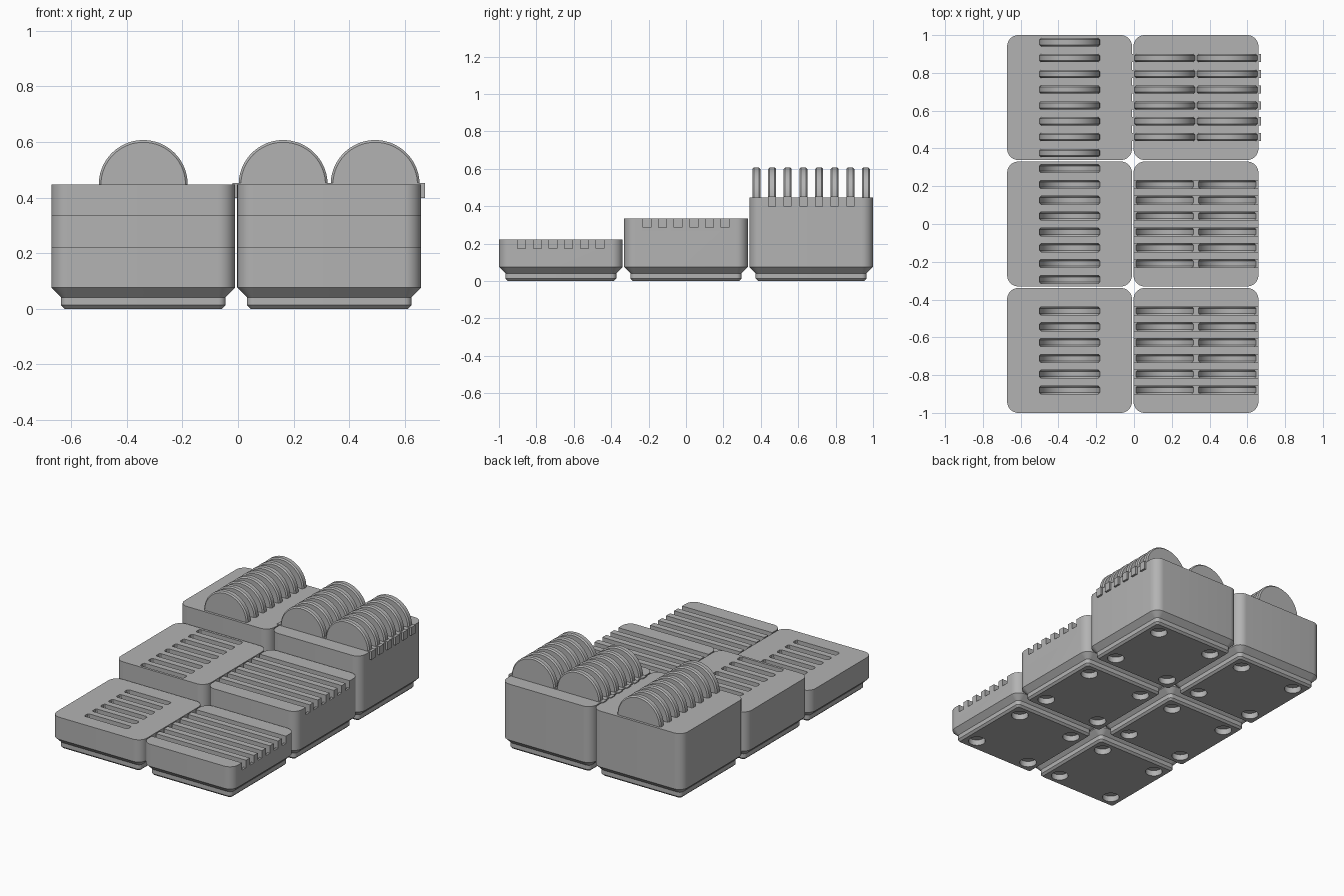
import bpy, bmesh
from math import sin, cos, pi

if "Cube" in bpy.data.objects:
    bpy.data.objects.remove(bpy.data.objects["Cube"])

grey = bpy.data.materials.new("plain_grey")
grey.use_nodes = True
grey.diffuse_color = (0.45, 0.45, 0.45, 1)
grey.node_tree.nodes["Principled BSDF"].inputs["Base Color"].default_value = (0.45, 0.45, 0.45, 1)

HALF = 0.3307          # half the width of a bin
PITCH = 0.6693         # spacing of the bins
COLUMNS = {"single": -0.341, "double": 0.328}
ROWS = [("low", -PITCH, 0.223), ("middle", 0.0, 0.335), ("tall", PITCH, 0.447)]
DISC_R, DISC_T, CHAMFER = 0.16, 0.043, 0.008
STEP = 0.0837          # spacing of discs and slots


def loft(bm, rings):
    """Skin a stack of closed rings and cap both ends."""
    loops = [[bm.verts.new(p) for p in ring] for ring in rings]
    for a, b in zip(loops, loops[1:]):
        for i in range(len(a)):
            j = (i + 1) % len(a)
            bm.faces.new((a[i], a[j], b[j], b[i]))
    bm.faces.new(loops[0][::-1])
    bm.faces.new(loops[-1])


def rounded_square(cx, cy, half, radius, z, steps=10):
    ring = []
    for k, (sx, sy) in enumerate([(1, 1), (-1, 1), (-1, -1), (1, -1)]):
        for i in range(steps + 1):
            a = (k + i / steps) * pi / 2
            ring.append((cx + sx * (half - radius) + radius * cos(a),
                         cy + sy * (half - radius) + radius * sin(a), z))
    return ring


def add_disc(bm, x, y, z, n=72):
    """Upright disc with chamfered rims."""
    h = DISC_T / 2
    profile = [(-h, DISC_R - CHAMFER), (CHAMFER - h, DISC_R),
               (h - CHAMFER, DISC_R), (h, DISC_R - CHAMFER)]
    loft(bm, [[(x + r * cos(2 * pi * i / n), y + dy, z + r * sin(2 * pi * i / n))
               for i in range(n)] for dy, r in profile])


def add_box(bm, lo, hi):
    loft(bm, [[(lo[0], lo[1], z), (hi[0], lo[1], z), (hi[0], hi[1], z), (lo[0], hi[1], z)]
              for z in (lo[2], hi[2])])


def make(name, bm):
    bmesh.ops.recalc_face_normals(bm, faces=bm.faces)
    mesh = bpy.data.meshes.new(name)
    bm.to_mesh(mesh)
    bm.free()
    mesh.materials.append(grey)
    ob = bpy.data.objects.new(name, mesh)
    bpy.context.collection.objects.link(ob)
    return ob


def cut(ob, cutter):
    """Subtract the cutter, keep the resulting mesh and drop the cutter."""
    cutter.hide_render = True
    mod = ob.modifiers.new("cut", "BOOLEAN")
    mod.operation, mod.solver, mod.object = "DIFFERENCE", "EXACT", cutter
    deps = bpy.context.evaluated_depsgraph_get()
    mesh = bpy.data.meshes.new_from_object(ob.evaluated_get(deps))
    ob.modifiers.clear()
    ob.data = mesh
    bpy.data.objects.remove(cutter)


def smooth(ob):
    bpy.ops.object.select_all(action="DESELECT")
    ob.select_set(True)
    bpy.context.view_layer.objects.active = ob
    bpy.ops.object.shade_smooth_by_angle(angle=pi / 6)


for kind, cx in COLUMNS.items():
    for level, cy, top in ROWS:
        # Bin body with stepped foot
        bm = bmesh.new()
        foot = [(0, 0.047), (0.0127, 0.0343), (0.0414, 0.0343), (0.0757, 0), (top, 0)]
        loft(bm, [rounded_square(cx, cy, HALF - inset, 0.06 - inset, z) for z, inset in foot])
        body = make(f"{level}_{kind}_bin", bm)

        # Round recesses under the foot
        bm = bmesh.new()
        for sx in (-1, 1):
            for sy in (-1, 1):
                x, y = cx + sx * 0.207, cy + sy * 0.207
                loft(bm, [[(x + 0.052 * cos(i * pi / 20), y + 0.052 * sin(i * pi / 20), z)
                           for i in range(40)] for z in (-0.02, 0.038)])
        cut(body, make("recess_cutter", bm))

        # Rows of discs: solid in the tall bins, cut away as slots in the others
        count = 6 if kind == "double" or level == "low" else 8
        ys = [cy + (i - (count - 1) / 2) * STEP for i in range(count)]
        xs = [cx] if kind == "single" else [cx - 0.1655, cx + 0.1655]
        bm = bmesh.new()
        for x in xs:
            for y in ys:
                add_disc(bm, x, y, top)
        discs = make(f"{kind}_discs", bm)

        # Cross bars joining the paired discs
        bars = None
        if kind == "double":
            bm = bmesh.new()
            for y in ys:
                add_box(bm, (-0.02, y - DISC_T / 2, top - 0.049),
                        (0.672, y + DISC_T / 2, top + 0.006))
            bars = make("disc_cross_bars", bm)

        if level == "tall":
            smooth(discs)
        else:
            cut(body, discs)
            if bars:
                cut(body, bars)
        smooth(body)
